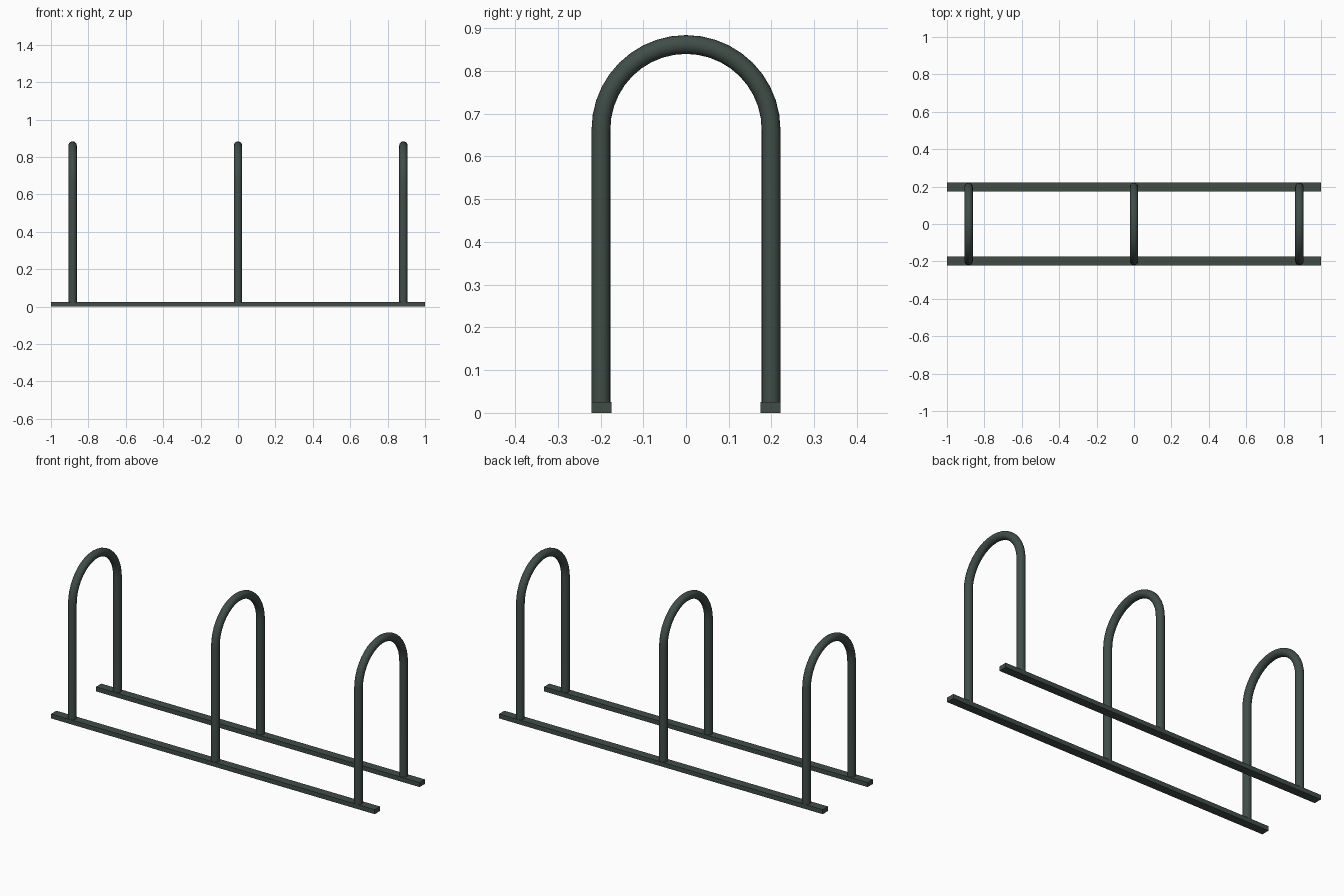
import bpy, bmesh, math

if "Cube" in bpy.data.objects:
    bpy.data.objects.remove(bpy.data.objects["Cube"])

GREEN = bpy.data.materials.new("dark green grey paint")
GREEN.diffuse_color = (0.051, 0.075, 0.064, 1)
GREEN.use_nodes = True
GREEN.node_tree.nodes["Principled BSDF"].inputs["Base Color"].default_value = GREEN.diffuse_color

HALF_GAUGE = 0.199     # hoop leg / rail centre distance from y = 0
TUBE_R = 0.022
SPRING_Z = 0.663       # height where the straight legs become the arch
RAIL_H = 0.025
SIDES, ARC_STEPS = 20, 20


def add_object(name, bm):
    bmesh.ops.recalc_face_normals(bm, faces=bm.faces)
    mesh = bpy.data.meshes.new(name)
    bm.to_mesh(mesh)
    bm.free()
    mesh.materials.append(GREEN)
    ob = bpy.data.objects.new(name, mesh)
    bpy.context.collection.objects.link(ob)
    return ob


def rail(name, y):
    bm = bmesh.new()
    bmesh.ops.create_cube(bm, size=1)
    for v in bm.verts:
        v.co.x *= 2.0
        v.co.y = v.co.y * 0.047 + y
        v.co.z = (v.co.z + 0.5) * RAIL_H
    add_object(name, bm)


def hoop(name, x):
    # path stations: (y, z, angle of the outward direction)
    foot = RAIL_H - 0.005
    path = [(HALF_GAUGE, foot, 0.0)]
    for i in range(ARC_STEPS + 1):
        a = math.pi * i / ARC_STEPS
        path.append((HALF_GAUGE * math.cos(a), SPRING_Z + HALF_GAUGE * math.sin(a), a))
    path.append((-HALF_GAUGE, foot, math.pi))

    # sweep a round section along the path
    bm = bmesh.new()
    rings = []
    for y, z, a in path:
        ring = []
        for j in range(SIDES):
            t = 2 * math.pi * j / SIDES
            out = TUBE_R * math.cos(t)
            ring.append(bm.verts.new((x + TUBE_R * math.sin(t),
                                      y + out * math.cos(a),
                                      z + out * math.sin(a))))
        rings.append(ring)
    for r0, r1 in zip(rings, rings[1:]):
        for j in range(SIDES):
            k = (j + 1) % SIDES
            bm.faces.new((r0[j], r0[k], r1[k], r1[j])).smooth = True
    # flat end caps
    bm.faces.new(rings[0])
    bm.faces.new(rings[-1])
    add_object(name, bm)


# ground rails
rail("front_rail", -0.198)
rail("back_rail", 0.198)

# bike hoops
for name, x in (("left_hoop", -0.884), ("middle_hoop", 0.0), ("right_hoop", 0.884)):
    hoop(name, x)
